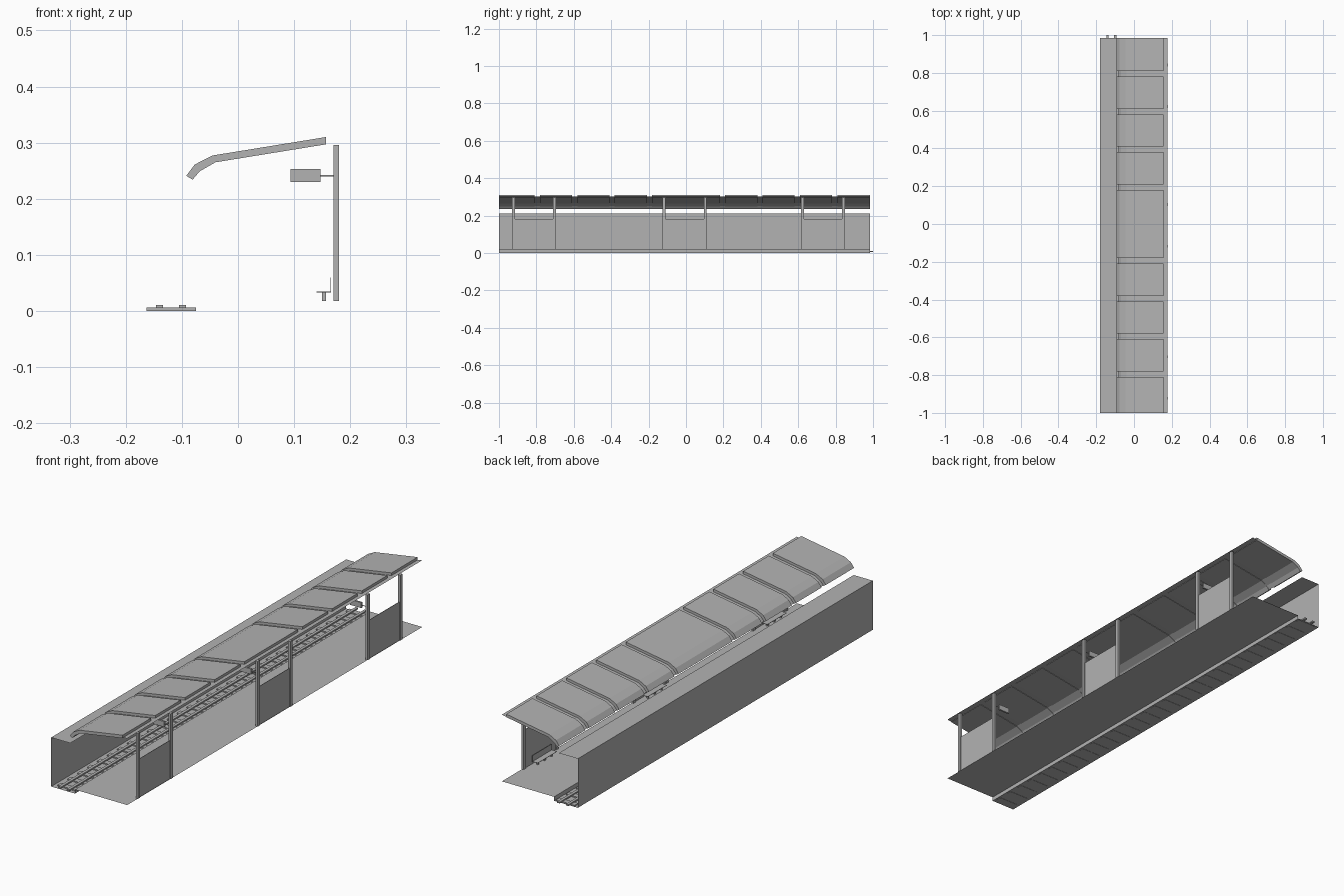
import bpy
import bmesh

cube = bpy.data.objects.get("Cube")
if cube:
    bpy.data.objects.remove(cube, do_unlink=True)

grey = bpy.data.materials.new("plain_grey")
grey.use_nodes = True
grey.diffuse_color = (0.45, 0.45, 0.45, 1)
grey.node_tree.nodes["Principled BSDF"].inputs["Base Color"].default_value = (0.45, 0.45, 0.45, 1)

Y0, Y1 = -1.0, 0.985      # ends of the platform
FLOOR = 0.018             # height of the platform floor
POST_X = 0.175


def finish(name, bm):
    mesh = bpy.data.meshes.new(name)
    bm.to_mesh(mesh)
    bm.free()
    mesh.materials.append(grey)
    obj = bpy.data.objects.new(name, mesh)
    bpy.context.collection.objects.link(obj)
    return obj


def add_box(bm, x, y, z):
    """Box from (min, max) pairs."""
    verts = bmesh.ops.create_cube(bm, size=1)["verts"]
    for v in verts:
        for i, (lo, hi) in enumerate((x, y, z)):
            v.co[i] = lo + (v.co[i] + 0.5) * (hi - lo)


def box(name, x, y, z):
    bm = bmesh.new()
    add_box(bm, x, y, z)
    return finish(name, bm)


def sheet(name, profile, y0, y1):
    """Thin open sheet: an (x, z) line swept along y."""
    bm = bmesh.new()
    rows = [[bm.verts.new((x, y, z)) for x, z in profile] for y in (y0, y1)]
    for i in range(len(profile) - 1):
        bm.faces.new((rows[0][i], rows[0][i + 1], rows[1][i + 1], rows[1][i]))
    return finish(name, bm)


def prism(name, profile, y0, y1):
    """Closed (x, z) outline extruded along y."""
    bm = bmesh.new()
    face = bm.faces.new([bm.verts.new((x, y0, z)) for x, z in profile])
    new = bmesh.ops.extrude_face_region(bm, geom=[face])["geom"]
    for v in new:
        if isinstance(v, bmesh.types.BMVert):
            v.co.y = y1
    bmesh.ops.recalc_face_normals(bm, faces=bm.faces)
    return finish(name, bm)


# Ledge, rear wall, track pit and platform floor
sheet("platform_shell", [(-0.09, 0.21), (-0.18, 0.21), (-0.18, 0.001), (-0.068, 0.001),
                         (-0.068, FLOOR), (0.178, FLOOR)], Y0, Y1)

# Track
bm = bmesh.new()
count = 30
for i in range(count):
    y = -0.97 + i * 1.94 / (count - 1)
    add_box(bm, (-0.163, -0.075), (y - 0.012, y + 0.012), (0, 0.006))
finish("sleepers", bm)
for side, x in (("outer", -0.14), ("inner", -0.099)):
    box(side + "_rail", (x - 0.006, x + 0.006), (-1, 1), (0.005, 0.011))

# Roof: thin skin with thick panels, separated by narrow gaps
under = [(0.157, 0.297), (-0.04, 0.265), (-0.068, 0.249), (-0.081, 0.234)]
upper = [(-0.092, 0.241), (-0.077, 0.261), (-0.046, 0.277), (0.157, 0.31)]
skin = [(0.178, 0.3)] + under[1:]
sheet("roof_skin", [(x, z + 0.002) for x, z in skin], Y0, Y1)
edges = [Y0, -0.795, -0.595, -0.395, -0.195, 0.195, 0.395, 0.595, 0.795, Y1]
for i in range(len(edges) - 1):
    a = edges[i] + (0.014 if i else 0)
    b = edges[i + 1] - (0.014 if i < len(edges) - 2 else 0)
    prism("roof_panel_%d" % (i + 1), under + upper, a, b)

# Post bays, each with a low screen, a bench and a hanging sign
for i, (a, b, sign_y) in enumerate(((-0.93, -0.695, -0.703), (-0.125, 0.11, -0.117),
                                    (0.615, 0.85, 0.623)), 1):
    for side, y in (("front", a), ("back", b - 0.015)):
        box("%s_post_%d" % (side, i), (POST_X - 0.005, POST_X + 0.005),
            (y, y + 0.015), (FLOOR, 0.296))
    box("screen_%d" % i, (POST_X - 0.001, POST_X + 0.001), (a + 0.015, b - 0.015), (FLOOR, 0.182))

    mid = (a + b) / 2
    span = (mid - 0.065, mid + 0.065)
    bm = bmesh.new()
    add_box(bm, (0.14, 0.166), span, (0.033, 0.0345))
    add_box(bm, (0.1645, 0.166), span, (0.033, 0.06))
    for off in (-0.045, 0, 0.045):
        add_box(bm, (0.15, 0.157), (mid + off - 0.004, mid + off + 0.004), (FLOOR, 0.033))
    finish("bench_%d" % i, bm)

    box("sign_%d" % i, (0.094, 0.147), (sign_y - 0.004, sign_y + 0.004), (0.23, 0.253))
    box("sign_arm_%d" % i, (0.147, 0.171), (sign_y - 0.001, sign_y + 0.001), (0.24, 0.242))
